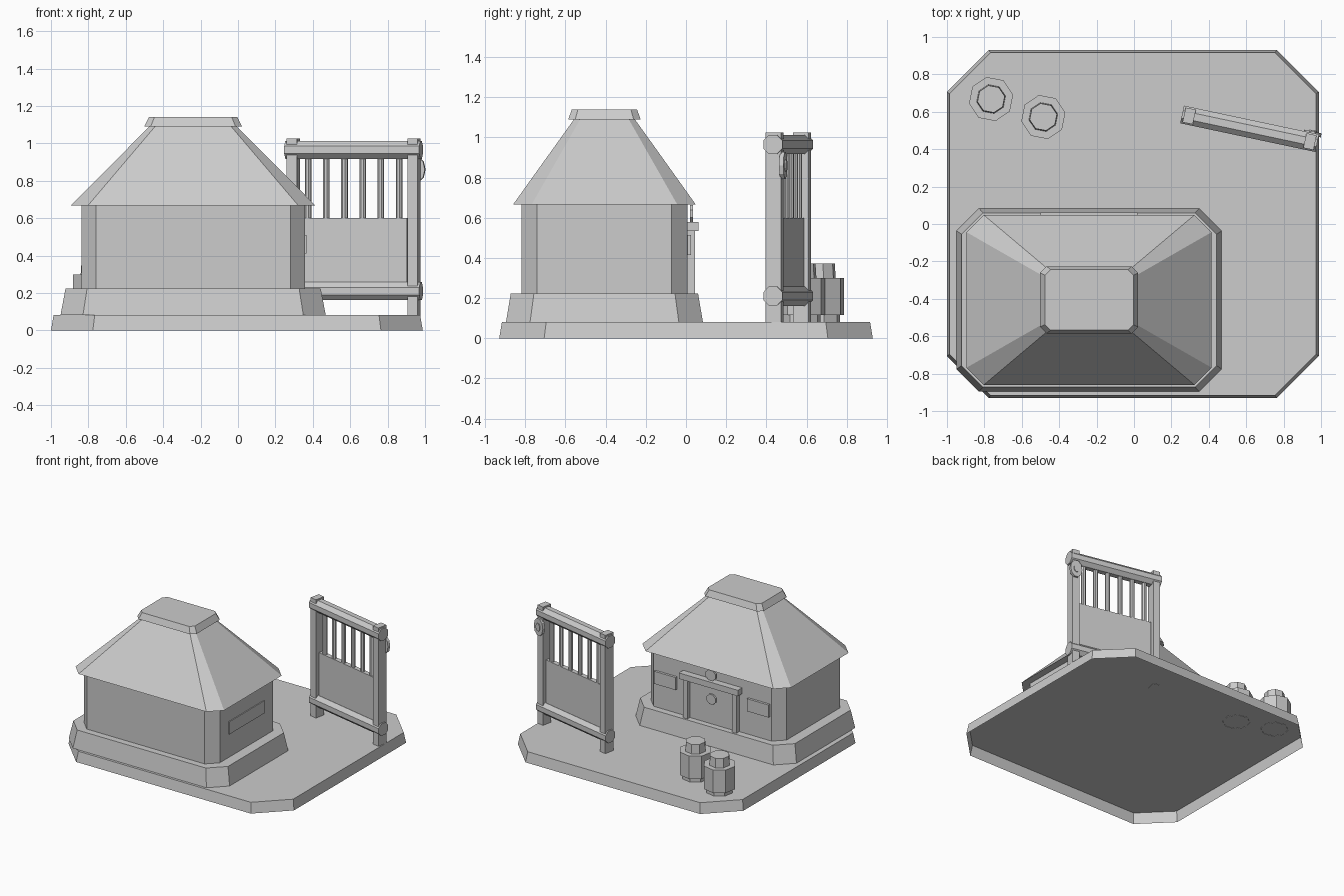
import bpy, bmesh, math
from mathutils import Matrix, Vector

cube = bpy.data.objects.get("Cube")
if cube:
    bpy.data.objects.remove(cube, do_unlink=True)

GREY = (0.604, 0.604, 0.604, 1.0)
stone = bpy.data.materials.new("plain_grey")
stone.use_nodes = True
stone.diffuse_color = GREY
stone.node_tree.nodes["Principled BSDF"].inputs["Base Color"].default_value = GREY


def finish(name, bm, matrix=Matrix()):
    mesh = bpy.data.meshes.new(name)
    bm.to_mesh(mesh)
    bm.free()
    mesh.materials.append(stone)
    obj = bpy.data.objects.new(name, mesh)
    obj.matrix_world = matrix
    bpy.context.collection.objects.link(obj)
    return obj


def loft(name, rings, closed=False):
    """Skin a stack of equal point rings, cap the top and optionally the base."""
    bm = bmesh.new()
    loops = [[bm.verts.new(p) for p in ring] for ring in rings]
    for low, high in zip(loops, loops[1:]):
        for i in range(len(low)):
            j = (i + 1) % len(low)
            bm.faces.new((low[i], low[j], high[j], high[i]))
    bm.faces.new(loops[-1])
    if closed:
        bm.faces.new(loops[0][::-1])
    return finish(name, bm)


def cut_rect(cx, cy, hx, hy, cut, z):
    """Rectangle with its four corners cut off."""
    quarter = [(hx, hy - cut), (hx - cut, hy)]
    pts = quarter + [(-x, y) for x, y in quarter[::-1]]
    pts += [(-x, -y) for x, y in pts]
    return [(cx + x, cy + y, z) for x, y in pts]


def round_ring(cx, cy, r, z, sides=8, turn=0.2):
    steps = [math.tau * i / sides + turn for i in range(sides)]
    return [(cx + r * math.cos(a), cy + r * math.sin(a), z) for a in steps]


def box(name, lo, hi, matrix=Matrix()):
    bm = bmesh.new()
    lo, hi = Vector(lo), Vector(hi)
    size = Matrix.Diagonal(hi - lo).to_4x4()
    bmesh.ops.create_cube(bm, size=1, matrix=Matrix.Translation((lo + hi) / 2) @ size)
    return finish(name, bm, matrix)


def rod(name, centre, radius, length, axis, sides=8, matrix=Matrix()):
    bm = bmesh.new()
    turn = Vector((0, 0, 1)).rotation_difference(Vector(axis)).to_matrix().to_4x4()
    spin = Matrix.Rotation(math.pi / sides, 4, "Z")
    bmesh.ops.create_cone(bm, cap_ends=True, segments=sides, radius1=radius,
                          radius2=radius, depth=length,
                          matrix=Matrix.Translation(centre) @ turn @ spin)
    return finish(name, bm, matrix)


# Ground slab, a shell open underneath
loft("ground_slab", [cut_rect(-0.006, 0, 0.994, 0.93, 0.224, 0),
                     cut_rect(-0.006, 0, 0.98, 0.916, 0.22, 0.082)])

# House body: plinth, walls, roof and cap
HX, HY = -0.24, -0.406
house = {
    "house_plinth": [(0.709, 0.49, 0.12, 0.082), (0.682, 0.466, 0.115, 0.224)],
    "house_walls": [(0.598, 0.413, 0.078, 0.224), (0.598, 0.413, 0.078, 0.668)],
    "house_roof": [(0.655, 0.454, 0.092, 0.667), (0.232, 0.15, 0.03, 1.092)],
    "roof_cap": [(0.262, 0.18, 0.035, 1.09), (0.237, 0.162, 0.03, 1.14)],
}
for name, levels in house.items():
    loft(name, [cut_rect(HX, HY, *level) for level in levels], closed="roof" in name)

# Plate on the side wall
box("side_wall_plate", (0.35, -0.63, 0.41), (0.365, -0.188, 0.51))

# Doorway on the back wall
box("door", (HX - 0.21, 0, 0.224), (HX + 0.21, 0.014, 0.54))
box("door_lintel", (HX - 0.26, 0, 0.533), (HX + 0.26, 0.061, 0.58))
for side, label in ((-1, "right"), (1, "left")):
    post_x = HX + side * 0.215
    box(label + "_door_post", (post_x - 0.02, 0, 0.224), (post_x + 0.02, 0.045, 0.535))
    win_x = HX + side * 0.41
    box(label + "_window", (win_x - 0.095, 0, 0.415), (win_x + 0.095, 0.026, 0.515))
rod("door_disc", (HX, 0.018, 0.425), 0.042, 0.02, (0, 1, 0))
rod("lintel_disc", (HX, 0.028, 0.62), 0.046, 0.014, (0, 1, 0))

# Gate, built along local x and then turned into place
gate = Matrix.Translation((0.618, 0.509, 0)) @ Matrix.Rotation(math.radians(-12), 4, "Z")
HALF = 0.33
for side, label in ((-1, "right"), (1, "left")):
    x = side * HALF
    box(label + "_gate_post", (x - 0.028, -0.04, 0.08), (x + 0.028, 0.04, 1.025), gate)
for z, label in ((0.965, "top"), (0.21, "bottom")):
    rod(label + "_gate_beam", (0, 0, z), 0.052, 0.738, (1, 0, 0), 8, gate)
box("gate_panel", (-0.295, -0.018, 0.22), (0.295, 0.018, 0.6), gate)
for i in range(6):
    x = (i - 2.5) * 0.0995
    rod("gate_bar_%d" % (i + 1), (x, 0, 0.765), 0.018, 0.35, (0, 0, 1), 8, gate)

# Oval badge on the back of the gate post
badge = gate @ Matrix.Translation((HALF + 0.004, 0.045, 0.86)) @ Matrix.Diagonal((0.68, 1, 1, 1))
rod("gate_disc", (0, 0, 0), 0.07, 0.022, (0, 1, 0), 10, badge)
rod("gate_disc_boss", (0, 0.013, 0), 0.032, 0.01, (0, 1, 0), 8, badge)

# Two lidded jars
for n, (x, y) in enumerate(((-0.764, 0.668), (-0.485, 0.572)), 1):
    profile = [(0.1, 0.08), (0.1, 0.115), (0.12, 0.116), (0.12, 0.299)]
    loft("jar_%d" % n, [round_ring(x, y, r, z) for r, z in profile])
    lid = [(0.079, 0.295), (0.074, 0.372)]
    loft("jar_lid_%d" % n, [round_ring(x, y, r, z) for r, z in lid])
